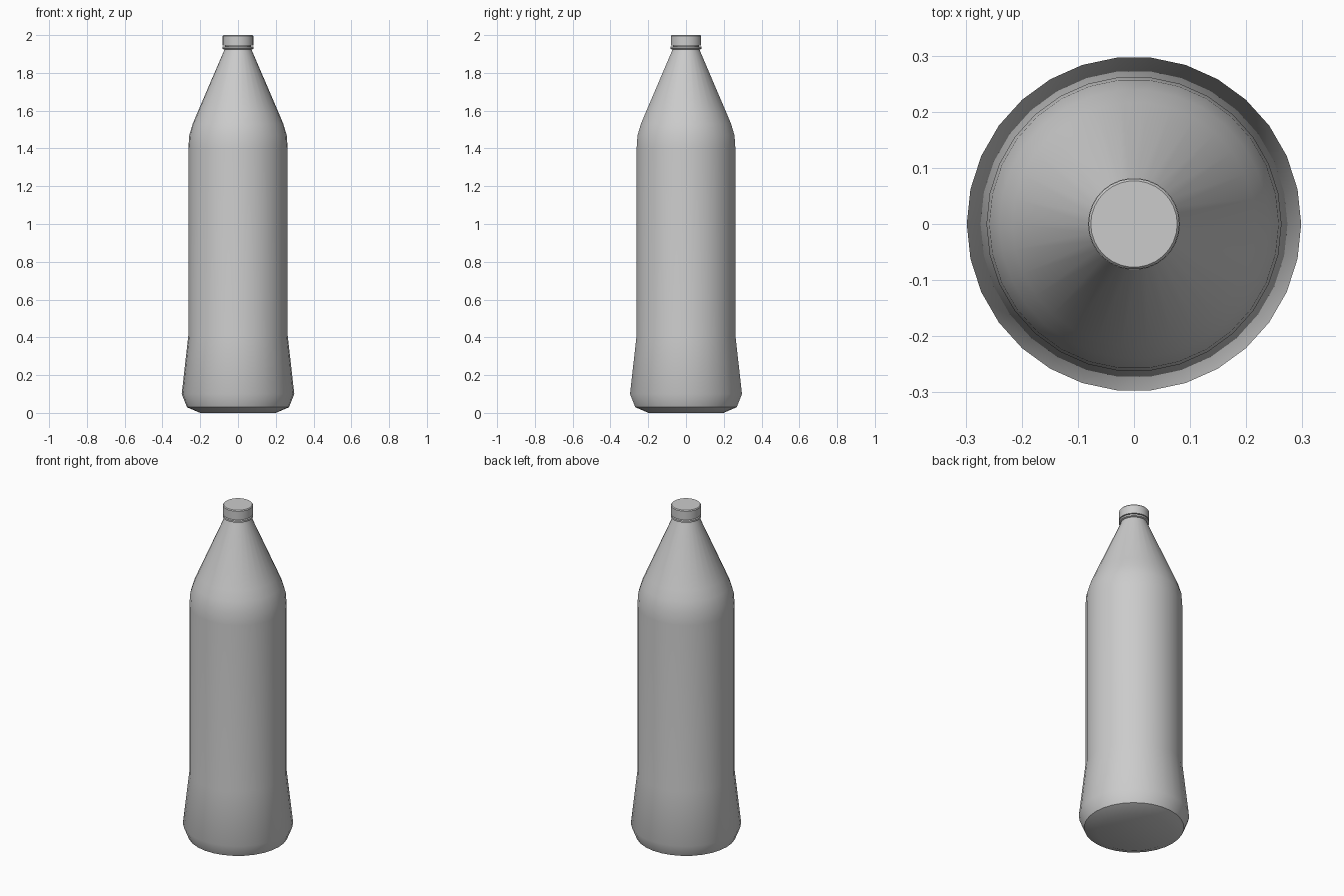
import bpy, bmesh, math

if "Cube" in bpy.data.objects:
    bpy.data.objects.remove(bpy.data.objects["Cube"])


def lathe(name, profile, sides=30, angle=35):
    """Revolve an (r, z) profile round z and close both ends."""
    bm = bmesh.new()
    rings = []
    for r, z in profile:
        rings.append([bm.verts.new((r * math.cos(2 * math.pi * i / sides),
                                    r * math.sin(2 * math.pi * i / sides), z))
                      for i in range(sides)])
    for a, b in zip(rings, rings[1:]):
        for i in range(sides):
            j = (i + 1) % sides
            bm.faces.new((a[i], a[j], b[j], b[i]))
    bm.faces.new(rings[0][::-1])
    bm.faces.new(rings[-1])
    mesh = bpy.data.meshes.new(name)
    bm.to_mesh(mesh)
    bm.free()
    obj = bpy.data.objects.new(name, mesh)
    bpy.context.collection.objects.link(obj)
    bpy.ops.object.select_all(action='DESELECT')
    obj.select_set(True)
    bpy.context.view_layer.objects.active = obj
    bpy.ops.object.shade_smooth_by_angle(angle=math.radians(angle))
    return obj


# Body: chamfered base, flared foot, straight wall, rounded shoulder, cone neck
lathe("bottle_body", [
    (0.20, 0.0), (0.27, 0.03), (0.298, 0.10), (0.263, 0.41),
    (0.263, 1.40), (0.258, 1.47), (0.240, 1.53), (0.217, 1.585),
    (0.075, 1.915), (0.070, 1.93), (0.070, 1.95)])

# Tamper ring under the cap
lathe("cap_ring", [(0.076, 1.925), (0.082, 1.928), (0.082, 1.938), (0.076, 1.941)])

# Screw cap with a slightly softened top edge
lathe("screw_cap", [(0.081, 1.944), (0.081, 1.995), (0.077, 2.0)])
